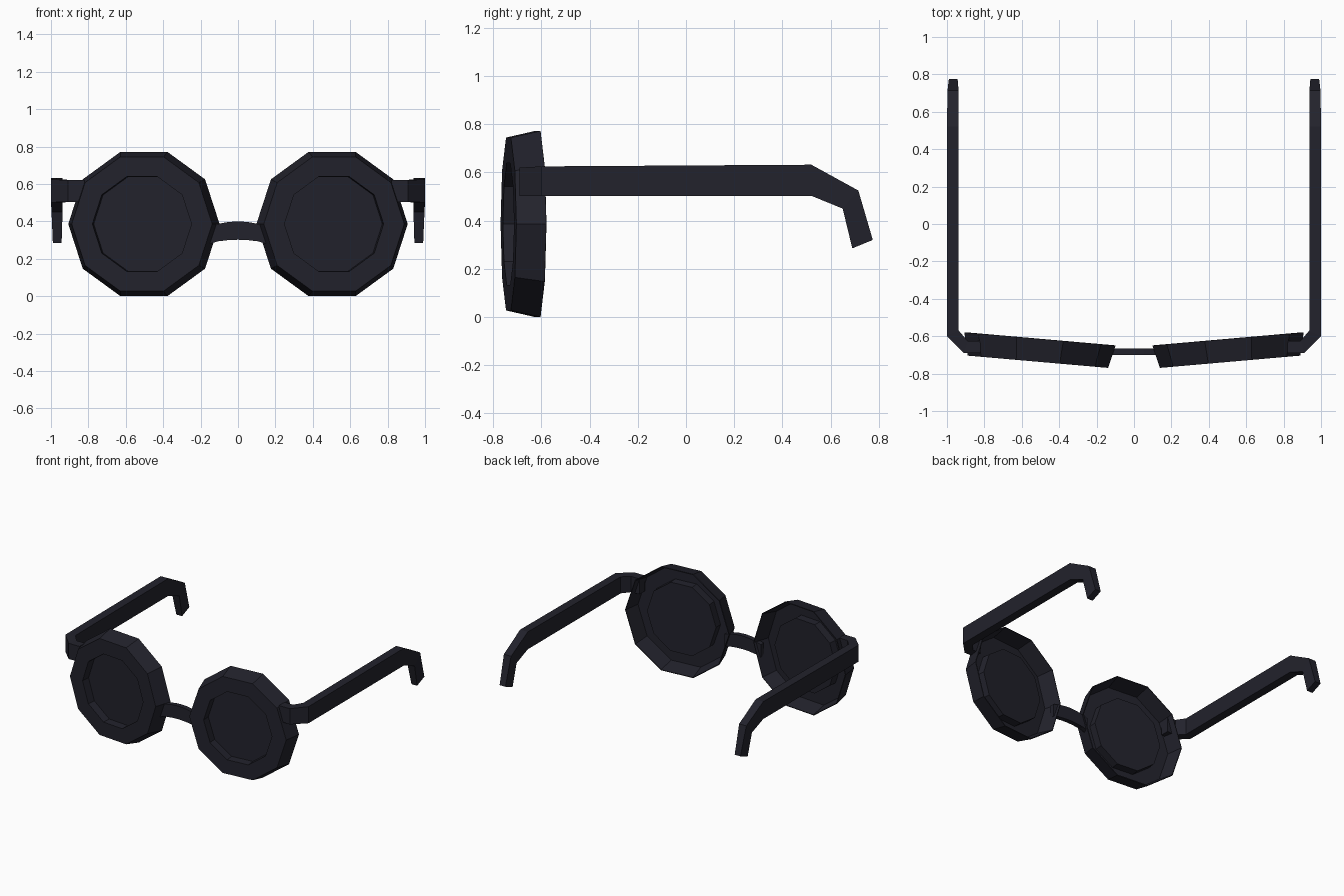
import bpy, bmesh, math
from mathutils import Matrix, Vector

if "Cube" in bpy.data.objects:
    bpy.data.objects.remove(bpy.data.objects["Cube"])

mat = bpy.data.materials.new("dark navy plastic")
mat.diffuse_color = (0.016, 0.016, 0.025, 1)
mat.use_nodes = True
mat.node_tree.nodes["Principled BSDF"].inputs["Base Color"].default_value = mat.diffuse_color


def loft(name, rings, cap_start=True, cap_end=True, matrix=None):
    """Skin a chain of equal-length point rings into one flat-shaded object."""
    bm = bmesh.new()
    vs = [[bm.verts.new(p) for p in ring] for ring in rings]
    n = len(rings[0])
    for a, b in zip(vs, vs[1:]):
        for i in range(n):
            j = (i + 1) % n
            bm.faces.new((a[i], a[j], b[j], b[i]))
    if cap_start:
        bm.faces.new(vs[0][::-1])
    if cap_end:
        bm.faces.new(vs[-1])
    if matrix:
        bm.transform(matrix)
    bmesh.ops.recalc_face_normals(bm, faces=bm.faces)
    me = bpy.data.meshes.new(name)
    bm.to_mesh(me)
    bm.free()
    me.materials.append(mat)
    ob = bpy.data.objects.new(name, me)
    bpy.context.collection.objects.link(ob)
    return ob


def decagon(r, y):
    return [Vector((r * math.cos(i * math.pi / 5), y, r * math.sin(i * math.pi / 5)))
            for i in range(10)]


def mirror_x(p):
    return (-p[0], p[1], p[2])


# temple columns: outer x, outer y, inner x, inner y, z bottom, z top
front_part = [(0.82, -0.69, 0.82, -0.625, 0.505, 0.62),
              (0.91, -0.69, 0.89, -0.625, 0.503, 0.62),
              (1.0, -0.60, 0.937, -0.57, 0.502, 0.625)]
# rear part: outer x, inner x, bottom (y, z), top (y, z)
rear_part = [(1.0, 0.937, (0.52, 0.503), (0.52, 0.632)),
             (0.997, 0.938, (0.65, 0.45), (0.715, 0.525)),
             (0.99, 0.943, (0.69, 0.285), (0.775, 0.32))]
temple = [[(xo, yo, zb), (xo, yo, zt), (xi, yi, zt), (xi, yi, zb)]
          for xo, yo, xi, yi, zb, zt in front_part]
temple += [[(xo, *b), (xo, *t), (xi, *t), (xi, *b)] for xo, xi, b, t in rear_part]

for side, s in (("right", 1), ("left", -1)):
    # hollow-backed rim with a recessed lens, turned slightly outward
    m = Matrix.Translation((s * 0.503, -0.615, 0.386)) @ Matrix.Rotation(s * math.radians(5), 4, 'Z')
    rim = [decagon(0.406, 0), decagon(0.377, -0.122),
           decagon(0.266, -0.122), decagon(0.264, -0.062)]
    ob = loft(side + "_rim_and_lens", rim, cap_start=False, matrix=m)
    sol = ob.modifiers.new("shell", 'SOLIDIFY')
    sol.thickness = 0.006
    sol.offset = -1
    # temple arm with hooked ear end
    rings = temple if s > 0 else [[mirror_x(p) for p in r] for r in temple]
    loft(side + "_temple_arm", rings)

# arched nose bridge: x, z bottom, z top
half = [(0.15, 0.28, 0.375), (0.11, 0.293, 0.386), (0.05, 0.30, 0.397)]
cols = [(-x, b, t) for x, b, t in half] + [(0, 0.302, 0.40)] + half[::-1]
loft("nose_bridge", [[(x, -0.70, b), (x, -0.70, t), (x, -0.665, t), (x, -0.665, b)]
                     for x, b, t in cols])
